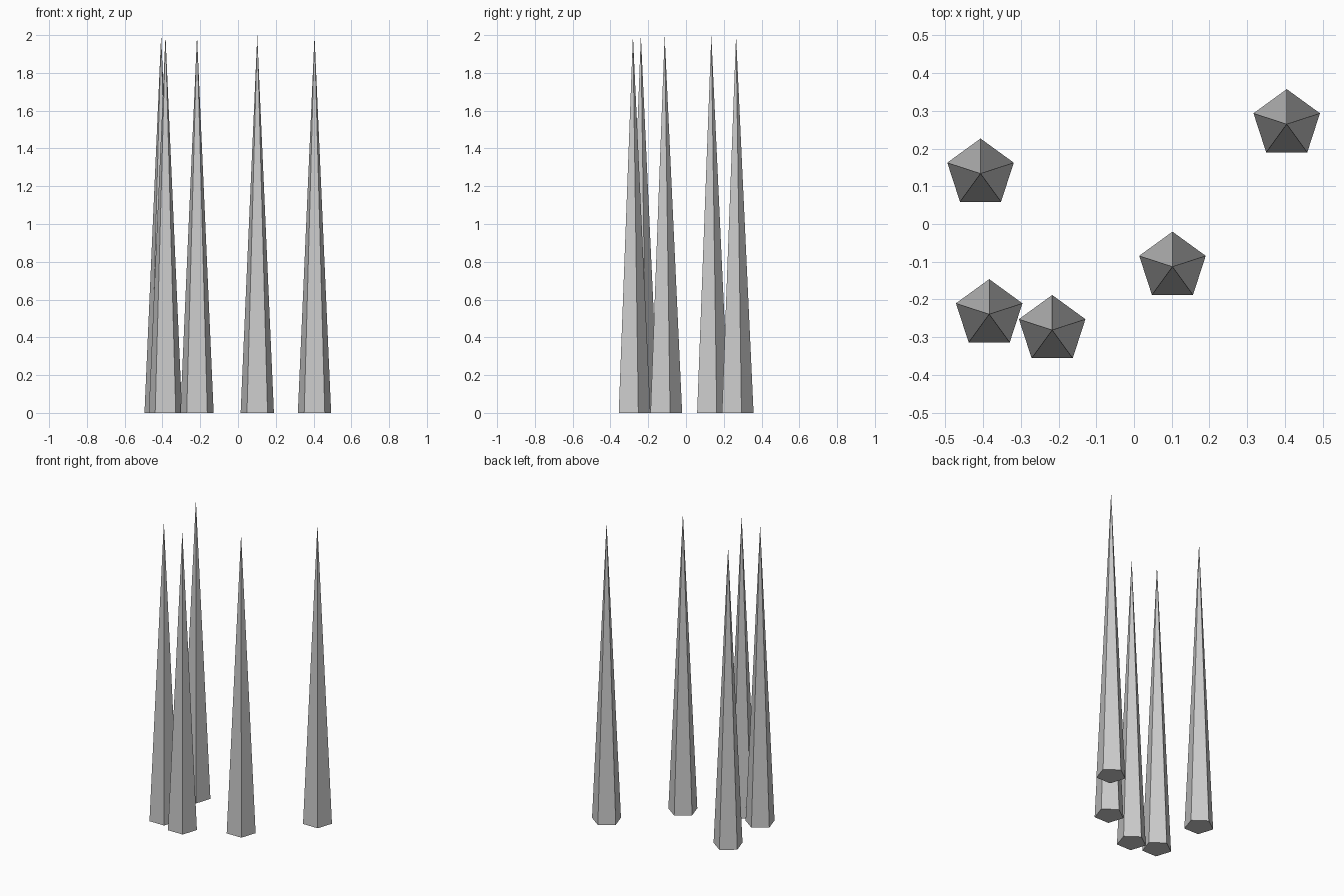
import bpy, bmesh
from math import sin, cos, tau

if "Cube" in bpy.data.objects:
    bpy.data.objects.remove(bpy.data.objects["Cube"])

RADIUS, HEIGHT, SIDES = 0.0927, 2.0, 5


def spike(name, x, y):
    """Closed five-sided spike with one base corner pointing to +y."""
    bm = bmesh.new()
    base = [bm.verts.new((-RADIUS * sin(tau * i / SIDES), RADIUS * cos(tau * i / SIDES), 0))
            for i in range(SIDES)]
    tip = bm.verts.new((0, 0, HEIGHT))
    bm.faces.new(base[::-1])
    for i in range(SIDES):
        bm.faces.new((base[i], base[(i + 1) % SIDES], tip))
    mesh = bpy.data.meshes.new(name)
    bm.to_mesh(mesh)
    bm.free()
    obj = bpy.data.objects.new(name, mesh)
    obj.location = (x, y, 0)
    bpy.context.collection.objects.link(obj)


# Scattered group of identical spikes
for name, x, y in [
    ("spike_back_left", -0.407, 0.134),
    ("spike_back_right", 0.405, 0.265),
    ("spike_middle", 0.102, -0.113),
    ("spike_front_left", -0.384, -0.239),
    ("spike_front", -0.217, -0.281),
]:
    spike(name, x, y)
